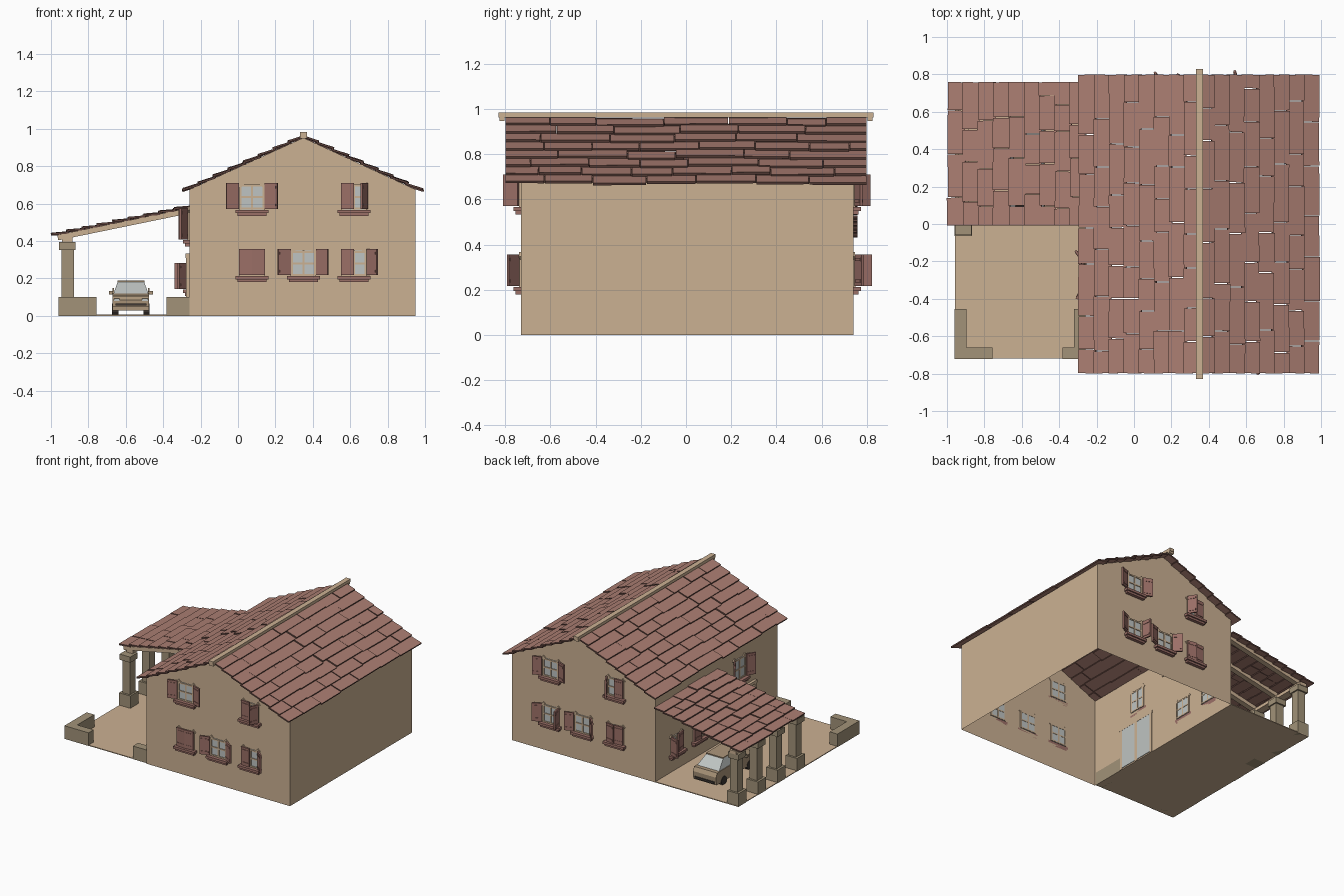
import bpy, bmesh, math, random
from mathutils import Matrix, Vector

if "Cube" in bpy.data.objects:
    bpy.data.objects.remove(bpy.data.objects["Cube"])

random.seed(4)
COLORS = {
    "wall plaster": (0.60, 0.44, 0.29),
    "stone": (0.36, 0.29, 0.19),
    "roof tile": (0.41, 0.21, 0.17),
    "tile edge": (0.11, 0.055, 0.045),
    "shutter wood": (0.33, 0.16, 0.135),
    "glass": (0.52, 0.55, 0.54),
    "car paint": (0.42, 0.31, 0.20),
    "rubber": (0.05, 0.04, 0.035),
}
WALL, STONE, TILE, EDGE, SHUT, GLASS, CAR, RUBBER = range(8)
MATS = []
for n, c in COLORS.items():
    m = bpy.data.materials.new(n)
    m.diffuse_color = (*c, 1)
    m.use_nodes = True
    m.node_tree.nodes["Principled BSDF"].inputs["Base Color"].default_value = m.diffuse_color
    MATS.append(m)
I4 = Matrix.Identity(4)


def box(bm, x0, x1, y0, y1, z0, z1, mat, M=I4):
    T = Matrix.Translation(((x0 + x1) / 2, (y0 + y1) / 2, (z0 + z1) / 2))
    S = Matrix.Diagonal((x1 - x0, y1 - y0, z1 - z0, 1))
    vs = bmesh.ops.create_cube(bm, size=1, matrix=M @ T @ S)["verts"]
    faces = {f for v in vs for f in v.link_faces}
    for f in faces:
        f.material_index = mat
    return faces


def finish(bm, name):
    me = bpy.data.meshes.new(name)
    bm.normal_update()
    bm.to_mesh(me)
    bm.free()
    for m in MATS:
        me.materials.append(m)
    ob = bpy.data.objects.new(name, me)
    bpy.context.collection.objects.link(ob)
    return ob


def boxes(name, items):
    bm = bmesh.new()
    for it in items:
        box(bm, *it)
    return finish(bm, name)


def prism(bm, pts, x0, x1, mat, top_inset=0.0, zmid=9):
    """Extrude a (y, z) profile along x; points above zmid are drawn inward."""
    def ring(x, s):
        return [bm.verts.new((x + s * (top_inset if z > zmid else 0), y, z)) for y, z in pts]
    a, b = ring(x0, 1), ring(x1, -1)
    fs = [bm.faces.new(a), bm.faces.new(b[::-1])]
    for i in range(len(a)):
        j = (i + 1) % len(a)
        fs.append(bm.faces.new((a[j], a[i], b[i], b[j])))
    bmesh.ops.recalc_face_normals(bm, faces=fs)
    for f in fs:
        f.material_index = mat
    return fs


# House shell: gabled walls, open underneath
bm = bmesh.new()
profile = [(-0.26, 0), (-0.26, 0.675), (0.35, 0.952), (0.95, 0.675), (0.95, 0)]
front = [bm.verts.new((x, -0.73, z)) for x, z in profile]
back = [bm.verts.new((x, 0.74, z)) for x, z in profile]
bm.faces.new(front[::-1])
bm.faces.new(back)
for i in (0, 3):
    bm.faces.new((front[i], front[i + 1], back[i + 1], back[i]))
bmesh.ops.recalc_face_normals(bm, faces=bm.faces[:])
finish(bm, "house_walls")


# Roof slopes made of uneven overlapping tiles
def roof(name, eave, ridge, y0, y1, rows, length):
    bm = bmesh.new()
    d = Vector((ridge[0] - eave[0], 0, ridge[1] - eave[1]))
    step = d.length / rows
    d.normalize()
    yd = Vector((0, math.copysign(1, d.x), 0))
    nrm = d.cross(yd)
    R = Matrix((d, yd, nrm)).transposed().to_4x4()
    for r in range(rows):
        y = y0
        cut = y0 + length * random.uniform(0.4, 1)
        while y < y1 - 0.001:
            if y1 - cut < 0.07:
                cut = y1
            mid = (y + cut) / 2
            p = Vector((eave[0], mid, eave[1])) + d * (step * (r + 0.5) + random.uniform(-.003, .003))
            p.z += 0.004 * math.sin(mid * 8) + random.uniform(-.002, .002)
            M = (Matrix.Translation(p) @ R @ Matrix.Rotation(0.12, 4, 'Y')
                 @ Matrix.Rotation(random.uniform(-.012, .012), 4, 'Z'))
            h = (cut - y) / 2 - 0.002
            top = step / 2 if r == rows - 1 else step / 2 + 0.01
            fs = box(bm, -step / 2, top, -h, h, -0.011, 0.0, TILE, M)
            for f in fs:
                f.normal_update()
                if abs(f.normal.dot(nrm)) < 0.6:
                    f.material_index = EDGE
            y, cut = cut, cut + length * random.uniform(0.7, 1.3)
    finish(bm, name)


roof("left_roof", (-0.295, 0.673), (0.35, 0.967), -0.8, 0.8, 8, 0.24)
roof("right_roof", (0.99, 0.673), (0.35, 0.967), -0.8, 0.8, 8, 0.24)
roof("carport_roof", (-0.997, 0.437), (-0.262, 0.588), -0.01, 0.76, 9, 0.2)
boxes("ridge_beam", [(0.332, 0.37, -0.83, 0.83, 0.962, 0.984, WALL)]
      + [(0.332, 0.37, min(s * .803, s * .825), max(s * .803, s * .825), 0.947, 0.962, WALL) for s in (-1, 1)])


# Windows: local x along the wall, y outward, z up
def window(name, x, y, turn, z0, h, open_a, open_b):
    bm = bmesh.new()
    M = Matrix.Translation((x, y, z0)) @ Matrix.Rotation(turn, 4, 'Z')
    w = 0.062
    box(bm, -w, w, -0.004, 0.004, 0, h, GLASS, M)
    for u in (-w, 0, w):
        box(bm, u - .006, u + .006, -0.006, 0.009, 0, h, WALL, M)
    for z in (0.006, h * 0.5, h - 0.006):
        box(bm, -w, w, -0.006, 0.009, z - .005, z + .005, WALL, M)
    for s in (-1, 1):   # rounded upper corners
        C = M @ Matrix.Translation((s * w, 0, h)) @ Matrix.Rotation(math.pi / 4, 4, 'Y')
        box(bm, -.014, .014, -.005, .008, -.014, .014, WALL, C)
    box(bm, -0.088, 0.088, 0, 0.034, -0.018, 0.0, SHUT, M)     # sill
    box(bm, -0.078, 0.078, 0, 0.024, -0.033, -0.018, SHUT, M)
    for s, a in ((-1, open_a), (1, open_b)):                     # shutters
        a = math.radians(a)
        turn_s = math.atan2(math.sin(a), -s * math.cos(a))
        H = M @ Matrix.Translation((s * 0.07, 0.012, 0)) @ Matrix.Rotation(turn_s, 4, 'Z')
        box(bm, 0, 0.071, -0.006, 0.006, 0.004, h + 0.008, SHUT, H)
        for z in (0.02, h - 0.02):
            box(bm, 0.008, 0.063, -0.009, 0.009, z, z + 0.012, SHUT, H)
    finish(bm, name)


F, B, L = math.pi, 0, math.pi / 2
for name, x, y, turn, z0, h, a, b in [
    ("front_upper_left", 0.075, -0.73, F, 0.567, 0.135, 160, 165),
    ("front_upper_right", 0.62, -0.73, F, 0.567, 0.135, 65, 4),
    ("front_lower_left", 0.075, -0.73, F, 0.213, 0.135, 4, 4),
    ("front_lower_middle", 0.35, -0.73, F, 0.213, 0.135, 150, 160),
    ("front_lower_right", 0.62, -0.73, F, 0.213, 0.135, 140, 4),
    ("back_upper_left", 0.62, 0.74, B, 0.567, 0.135, 160, 160),
    ("back_upper_right", 0.075, 0.74, B, 0.567, 0.135, 4, 60),
    ("back_lower_left", 0.62, 0.74, B, 0.213, 0.135, 100, 155),
    ("back_lower_middle", 0.35, 0.74, B, 0.213, 0.135, 135, 160),
    ("back_lower_right", 0.075, 0.74, B, 0.213, 0.135, 4, 10),
    ("side_upper", -0.26, -0.27, L, 0.405, 0.16, 150, 145),
    ("side_lower_front", -0.26, 0.22, L, 0.14, 0.135, 140, 10),
    ("side_lower_back", -0.26, 0.49, L, 0.14, 0.135, 5, 110),
]:
    window(name + "_window", x, y, turn, z0, h, a, b)

# Side door with two glazed leaves
boxes("side_door", [(-0.264, -0.256, -0.44, -0.13, 0.01, 0.31, GLASS)]
      + [(-0.278, -0.255, y - .012, y + .012, 0, 0.32, WALL) for y in (-0.445, -0.285, -0.125)]
      + [(-0.28, -0.255, -0.46, -0.11, 0.31, 0.332, WALL)])

# Terrace and low corner walls
boxes("terrace_floor", [(-0.958, -0.26, -0.72, 0.74, 0, 0.006, WALL)])
boxes("low_walls", [
    (-0.96, -0.895, -0.722, -0.455, 0, 0.1, STONE), (-0.895, -0.757, -0.722, -0.66, 0, 0.1, STONE),
    (-0.32, -0.26, -0.722, -0.455, 0, 0.1, STONE), (-0.382, -0.32, -0.722, -0.66, 0, 0.1, STONE)])

# Carport columns, plate beam and rafters
slope = math.atan2(0.151, 0.735)
posts = (-0.015, 0.22, 0.455, 0.69)
for i, y in enumerate(posts):
    boxes("carport_column_%d" % (i + 1), [
        (-0.96, -0.865, y - .048, y + .048, 0, 0.1, STONE),
        (-0.943, -0.878, y - .033, y + .033, 0.1, 0.352, STONE),
        (-0.958, -0.868, y - .045, y + .045, 0.352, 0.395, STONE)])
bm = bmesh.new()
M = Matrix.Translation((-0.997, 0, 0.432)) @ Matrix.Rotation(-slope, 4, 'Y')
for y in posts:
    yy = max(y, 0.015)
    box(bm, 0.03, 0.75, yy - .02, yy + .02, -0.035, -0.006, WALL, M)
box(bm, -0.94, -0.885, -0.005, 0.74, 0.393, 0.418, WALL)
finish(bm, "carport_rafters")

# Parked car, nose toward the front
bm = bmesh.new()
prism(bm, [(0.10, 0.03), (0.095, 0.085), (0.115, 0.105), (0.23, 0.122), (0.58, 0.12),
           (0.595, 0.09), (0.59, 0.03)], -0.67, -0.475, CAR)
prism(bm, [(0.21, 0.12), (0.29, 0.183), (0.47, 0.183), (0.55, 0.12)], -0.665, -0.48, GLASS, 0.022, 0.15)
box(bm, -0.644, -0.501, 0.287, 0.473, 0.182, 0.19, CAR)
for s in (-1, 1):
    cx = -0.5725
    lo, hi = sorted((cx + s * 0.06, cx + s * 0.09))
    box(bm, lo, hi, 0.09, 0.11, 0.078, 0.093, GLASS)           # headlight
    lo, hi = sorted((cx + s * 0.095, cx + s * 0.118))
    box(bm, lo, hi, 0.235, 0.25, 0.115, 0.132, CAR)            # mirror
    box(bm, cx + s * .094 - .004, cx + s * .094 + .004, 0.36, 0.375, 0.12, 0.15, CAR)
    for y in (0.19, 0.5):                                     # wheels
        T = Matrix.Translation((cx + s * 0.083, y, 0.034)) @ Matrix.Rotation(L, 4, 'Y')
        n = len(bm.faces)
        bmesh.ops.create_cone(bm, cap_ends=True, segments=14, radius1=0.034, radius2=0.034,
                              depth=0.034, matrix=T)
        bm.faces.ensure_lookup_table()
        for f in bm.faces[n:]:
            f.material_index = RUBBER
box(bm, -0.67, -0.475, 0.085, 0.1, 0.028, 0.05, CAR)
box(bm, -0.655, -0.49, 0.088, 0.1, 0.056, 0.066, RUBBER)
box(bm, -0.655, -0.49, 0.59, 0.6, 0.04, 0.055, RUBBER)
finish(bm, "car")
